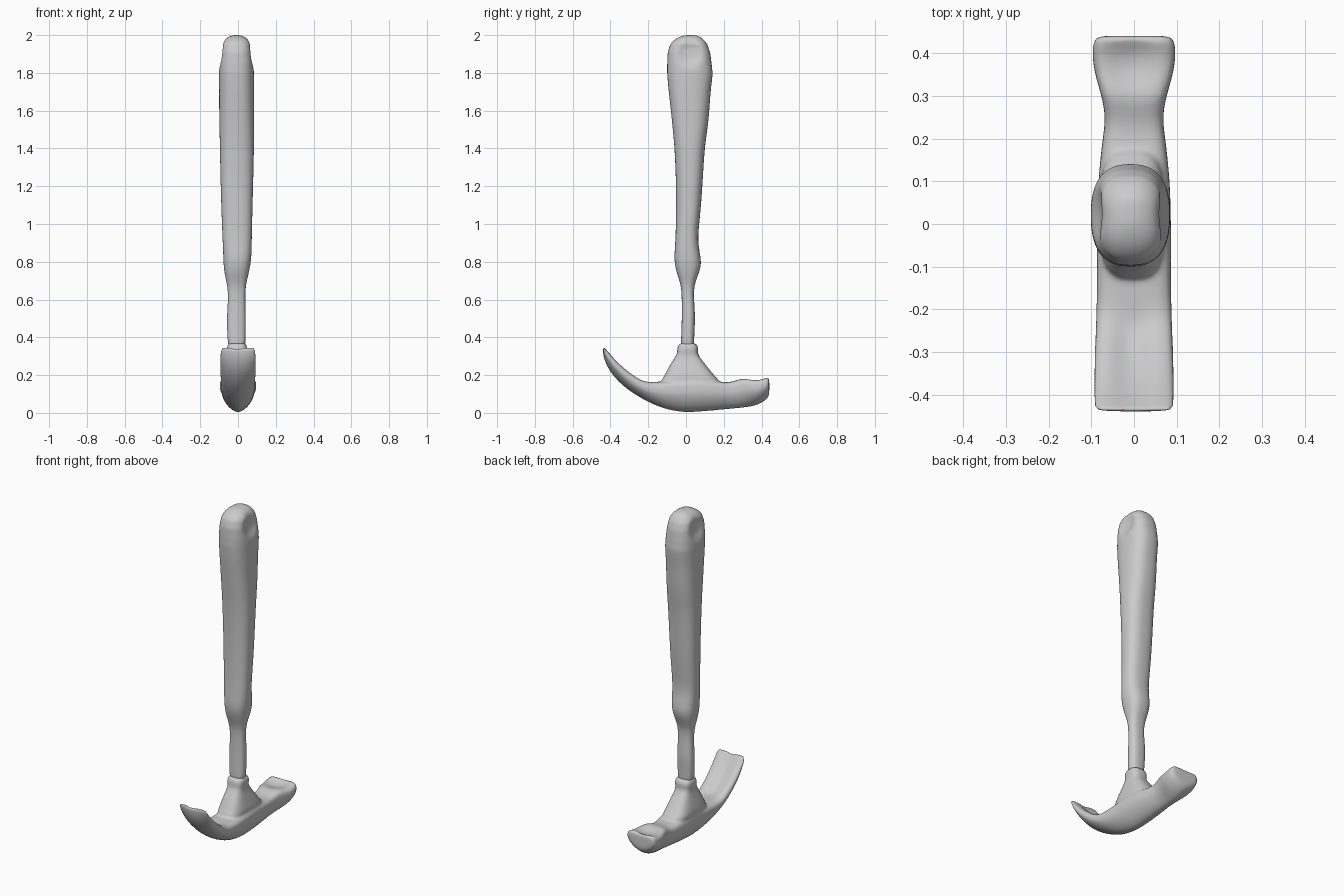
import bpy, bmesh, math

N = 32


def spow(v, e):
    return math.copysign(abs(v) ** e, v)


def loft(bm, rings):
    loops = [[bm.verts.new(p) for p in ring] for ring in rings]
    for a, b in zip(loops, loops[1:]):
        for i in range(N):
            j = (i + 1) % N
            bm.faces.new((a[i], a[j], b[j], b[i]))
    bm.faces.new(loops[0][::-1])
    bm.faces.new(loops[-1])


def finish(bm, name):
    bmesh.ops.recalc_face_normals(bm, faces=bm.faces[:])
    for f in bm.faces:
        f.smooth = True
    me = bpy.data.meshes.new(name)
    bm.to_mesh(me)
    bm.free()
    ob = bpy.data.objects.new(name, me)
    bpy.context.collection.objects.link(ob)
    sub = ob.modifiers.new("round", 'SUBSURF')
    sub.levels = sub.render_levels = 2
    return ob


def upright_ring(z, y0, y1, x0, x1, n):
    # horizontal superellipse section
    pts = []
    for i in range(N):
        t = 2 * math.pi * i / N
        pts.append(((x0 + x1) / 2 + (x1 - x0) / 2 * spow(math.cos(t), 2 / n),
                    (y0 + y1) / 2 + (y1 - y0) / 2 * spow(math.sin(t), 2 / n), z))
    return pts


def head_ring(yt, zt, yb, zb, w, dip, spread):
    # boxy upper half, keel-shaped lower half, optional hollow on top
    pts, mid = [], 0.62
    for i in range(N):
        t = 2 * math.pi * i / N
        c, s = math.cos(t), math.sin(t)
        if s >= 0:
            x, v = w * spow(c, 0.5), mid + (1 - mid) * spow(s, 0.5)
        else:
            x, v = w * spow(c, 1.2), mid + mid * spow(s, 1.2)
        z = zb + (zt - zb) * v
        if s > 0.1:
            z -= dip * math.exp(-((x + 0.008) / spread) ** 2)
        pts.append((x, yb + (yt - yb) * v, z))
    return pts


# Head: claw (front) through body to striking end (back)
sections = [
    (-.437, .35, -.440, .338, .080, .008, .03),
    (-.432, .348, -.440, .32, .092, .012, .03),
    (-.41, .322, -.43, .268, .094, .02, .03),
    (-.36, .265, -.39, .198, .094, .028, .03),
    (-.29, .207, -.32, .130, .092, .032, .03),
    (-.24, .175, -.25, .085, .090, .02, .03),
    (-.20, .163, -.19, .052, .088, 0, .03),
    (-.14, .165, -.12, .023, .087, 0, .03),
    (-.07, .17, -.06, .010, .087, 0, .03),
    (0, .18, 0, .001, .087, 0, .03),
    (.10, .18, .10, .008, .085, 0, .03),
    (.20, .160, .20, .018, .074, 0, .03),
    (.25, .165, .25, .022, .066, 0, .03),
    (.30, .190, .31, .028, .077, .005, .05),
    (.35, .178, .36, .036, .093, .02, .05),
    (.40, .180, .40, .052, .099, .02, .05),
    (.430, .192, .432, .075, .095, .008, .05),
    (.440, .185, .440, .095, .085, .004, .05),
    (.441, .165, .441, .115, .05, 0, .05),
]
bm = bmesh.new()
loft(bm, [head_ring(*s) for s in sections])

# Neck rising from the head to the collar
neck = [
    (.10, -.08, .12, .045), (.145, -.135, .18, .072), (.175, -.13, .175, .080),
    (.20, -.112, .147, .076), (.25, -.088, .108, .062), (.295, -.058, .072, .050),
    (.315, -.047, .062, .050), (.335, -.047, .065, .054), (.355, -.044, .062, .052),
    (.372, -.03, .048, .045),
]
loft(bm, [upright_ring(z, a, b, -w - .005, w - .005, 3) for z, a, b, w in neck])
head = finish(bm, "hammer_head")
rm = head.modifiers.new("merge", 'REMESH')
rm.mode = 'VOXEL'
rm.voxel_size = 0.007
rm.use_smooth_shade = True
sm = head.modifiers.new("soften", 'SMOOTH')
sm.factor = 0.5
sm.iterations = 4

# Thin shaft and swelling grip: z, y range, x range
grip = [
    (.33, -.03, .045, -.05, .04), (.40, -.025, .042, -.056, .04),
    (.50, -.022, .05, -.06, .042), (.60, -.022, .042, -.052, .038),
    (.67, -.025, .042, -.055, .04), (.72, -.042, .06, -.068, .052),
    (.78, -.06, .083, -.077, .066), (.84, -.062, .075, -.078, .072),
    (.92, -.055, .06, -.082, .073), (1.05, -.053, .076, -.087, .076),
    (1.2, -.052, .087, -.092, .08), (1.4, -.06, .098, -.096, .085),
    (1.5, -.07, .114, -.098, .085), (1.6, -.08, .124, -.1, .085),
    (1.7, -.092, .13, -.1, .085), (1.79, -.1, .142, -.102, .085),
    (1.85, -.1, .136, -.1, .083), (1.91, -.097, .128, -.095, .078),
    (1.955, -.082, .112, -.086, .07), (1.982, -.055, .09, -.068, .052),
    (1.996, -.02, .065, -.04, .025), (2.0, .005, .045, -.02, .005),
]
# extra in-between sections give the thumb hollows enough geometry
rows = []
for a, b in zip(grip, grip[1:]):
    k = 3 if 1.75 < a[0] < 1.95 else 1
    rows += [[p + (q - p) * i / k for p, q in zip(a, b)] for i in range(k)]
rows.append(grip[-1])

rings = []
for r in rows:
    ring = []
    for x, y, z in upright_ring(*r, 2.5):
        # hollow on both sides near the top
        d = ((y - .02) / .055) ** 2 + ((z - 1.9) / .06) ** 2
        if abs(x + .01) > .04:
            x -= math.copysign(.02 * math.exp(-d * d), x + .01)
        ring.append((x, y, z))
    rings.append(ring)
bm = bmesh.new()
loft(bm, rings)
finish(bm, "handle")
